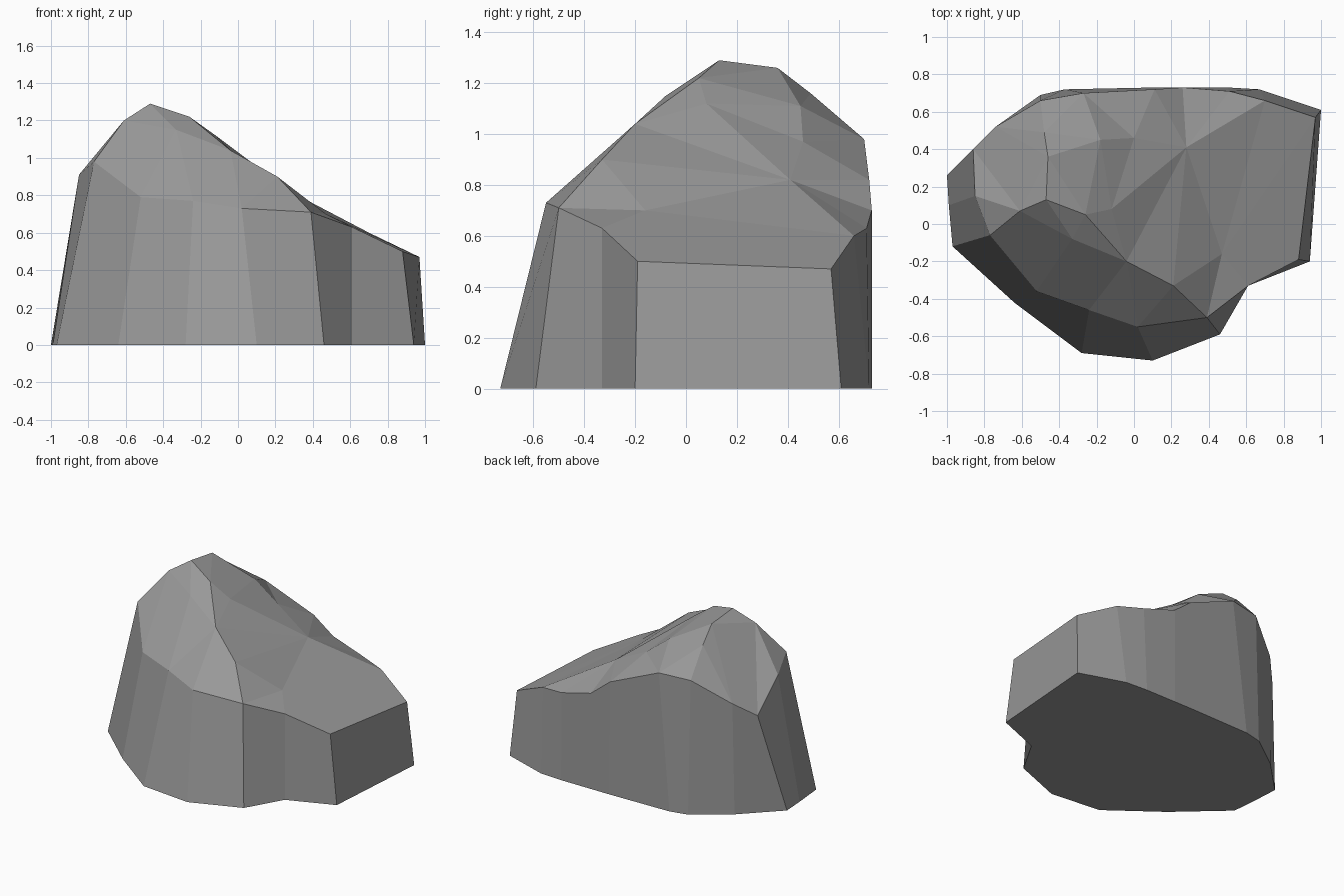
import bpy
import bmesh
from mathutils import Vector
from mathutils.geometry import delaunay_2d_cdt

default_cube = bpy.data.objects.get("Cube")
if default_cube:
    bpy.data.objects.remove(default_cube, do_unlink=True)

# Rim of the rock, anticlockwise: letter -> rim x, y, z and foot x, y
rim = {
    "a": (-.77, -.06, .98, -.97, -.12),
    "b": (-.52, -.36, .79, -.64, -.42),
    "c": (-.24, -.46, .77, -.28, -.69),
    "d": (.02, -.55, .73, .10, -.73),
    "e": (.39, -.5, .71, .46, -.59),
    "f": (.61, -.33, .63, .61, -.33),
    "g": (.88, -.19, .5, .94, -.2),
    "h": (.97, .57, .47, 1, .61),
    "i": (.7, .66, .6, .67, .72),
    "j": (.51, .71, .63, .5, .73),
    "k": (.26, .73, .7, .26, .73),
    "l": (.11, .72, .82, .11, .73),
    "m": (-.27, .7, .98, -.37, .72),
    "n": (-.5, .66, .97, -.5, .69),
    "o": (-.74, .52, .81, -.75, .51),
    "p": (-.86, .4, .71, -1, .26),
    "q": (-.85, .15, .91, -.99, .1),
}

# Points on the upper surface
crown = {
    "S": (-.47, .13, 1.29),   # summit
    "T": (-.61, .07, 1.2),
    "U": (-.46, .36, 1.26),
    "W": (-.48, .49, 1.16),
    "P": (-.26, .05, 1.22),
    "Q": (-.33, -.08, 1.15),
    "R": (-.04, -.2, 1.04),
    "X": (.21, -.33, .9),
    "Y": (-.12, .08, 1.12),
    "Z": (-.18, .45, 1.11),
    "A": (0, .46, .97),
    "M": (.28, .41, .82),     # hub where several facets meet
    "V": (.47, -.16, .7),
}

# Ridge lines that the facets must follow
ridges = ["aTSQRXe", "SUWn", "SPYM", "PQ", "RM", "XM", "fVM", "Mk", "Mi",
          "YAl", "PZA", "Zm", "AM"]


def make_material(name, colour):
    material = bpy.data.materials.new(name)
    material.use_nodes = True
    material.diffuse_color = colour
    shader = next(n for n in material.node_tree.nodes if n.type == "BSDF_PRINCIPLED")
    shader.inputs["Base Color"].default_value = colour
    return material


def facet_crown(bm, points, outline):
    """Fill the outline with triangles that respect the ridge lines."""
    letters = list(points)
    paths = ridges + [outline + outline[0]]
    edges = [(letters.index(start), letters.index(end))
             for path in paths for start, end in zip(path, path[1:])]
    flat = [Vector(points[letter][:2]) for letter in letters]
    faces, sources = [], []
    result = delaunay_2d_cdt(flat, edges, [], 1, 1e-5)
    faces, sources = result[2], result[3]
    verts = {letter: bm.verts.new(points[letter]) for letter in letters}
    for face in faces:
        bm.faces.new([verts[letters[sources[index][0]]] for index in face])
    return verts


# Faceted crown
bm = bmesh.new()
outline = "".join(rim)
points = {letter: values[:3] for letter, values in rim.items()}
points.update(crown)
verts = facet_crown(bm, points, outline)

# Side walls down to the foot, and the flat underside
feet = [bm.verts.new((*rim[letter][3:], 0)) for letter in outline]
tops = [verts[letter] for letter in outline]
for index in range(len(feet)):
    before = index - 1
    bm.faces.new((feet[before], feet[index], tops[index], tops[before]))
bm.faces.new(feet[::-1])
bmesh.ops.recalc_face_normals(bm, faces=bm.faces)

mesh = bpy.data.meshes.new("rock")
bm.to_mesh(mesh)
bm.free()
rock = bpy.data.objects.new("rock", mesh)
bpy.context.collection.objects.link(rock)
mesh.materials.append(make_material("stone grey", (.32, .32, .32, 1)))
